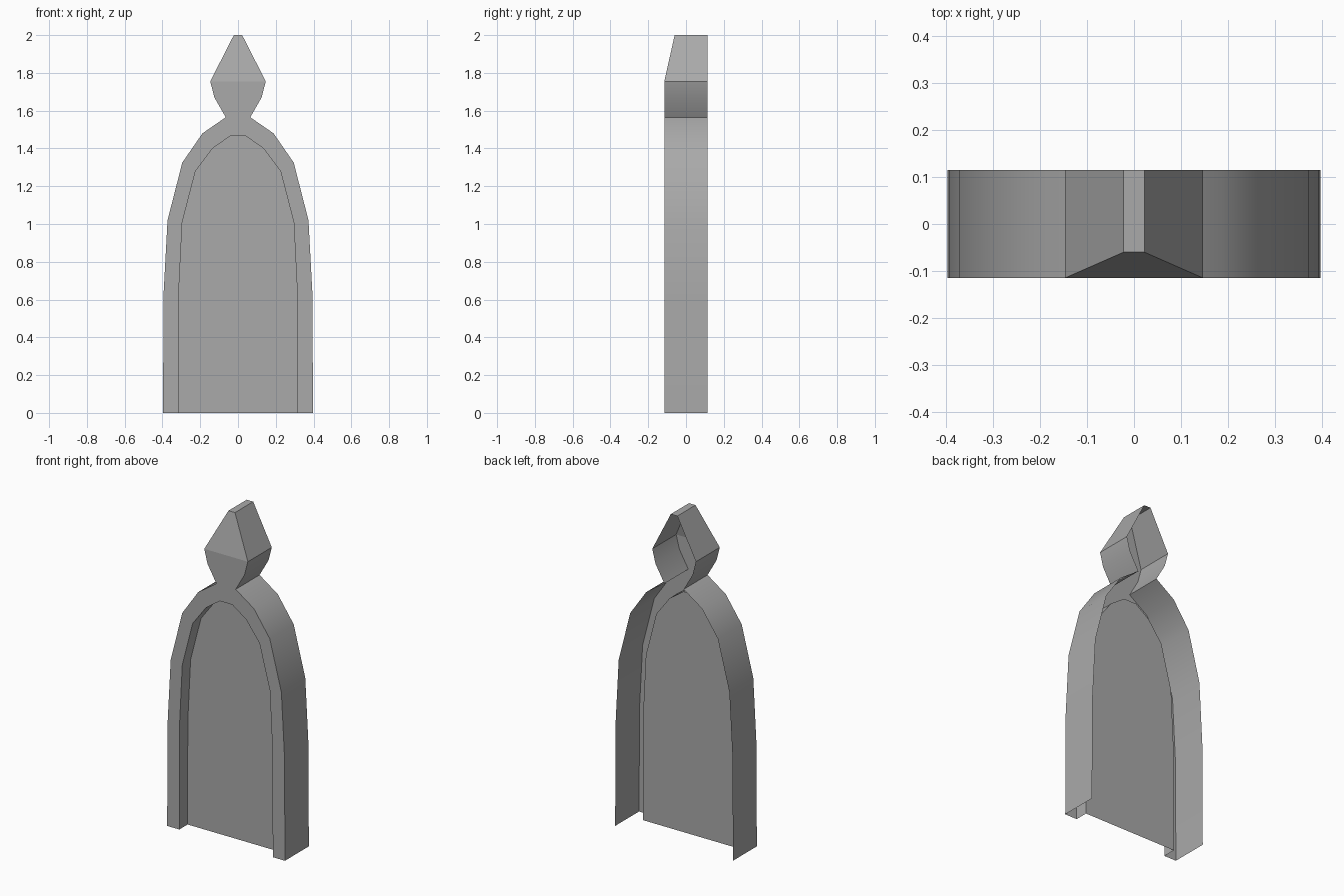
import bpy
import math

cube = bpy.data.objects.get("Cube")
if cube:
    bpy.data.objects.remove(cube, do_unlink=True)

FRONT, PANEL, BACK, TIP = -0.115, -0.035, 0.115, -0.06

grey = bpy.data.materials.new("stone_grey")
grey.use_nodes = True
colour = (0.4, 0.4, 0.4, 1)
grey.diffuse_color = colour
grey.node_tree.nodes["Principled BSDF"].inputs["Base Color"].default_value = colour


def mirrored(half):
    """Run a half outline up the left side and back down the right."""
    return half + [(-x, z) for x, z in reversed(half)]


def make(name, verts, faces, smooth=False):
    mesh = bpy.data.meshes.new(name)
    mesh.from_pydata(verts, [], faces)
    mesh.materials.append(grey)
    obj = bpy.data.objects.new(name, mesh)
    bpy.context.collection.objects.link(obj)
    if smooth:
        bpy.ops.object.select_all(action="DESELECT")
        obj.select_set(True)
        bpy.context.view_layer.objects.active = obj
        bpy.ops.object.shade_smooth_by_angle(angle=math.radians(30))
    return obj


def sheet(name, points):
    """One flat face through (x, y, z) points."""
    return make(name, points, [range(len(points))])


def wall(name, front, back):
    """Strip of quads between a front path and a back path."""
    n = len(front)
    faces = [(i, n + i, n + i + 1, i + 1) for i in range(n - 1)]
    return make(name, front + back, faces, smooth=True)


def at_depth(path, y):
    return [(x, y, z) for x, z in path]


# Half outlines, from the foot upwards
arch = [(0.397, 0), (0.394, 0.63), (0.373, 1.02), (0.295, 1.325),
        (0.188, 1.48), (0.065, 1.565)]
bud = [(0.125, 1.67), (0.147, 1.755)]
tip = (0.022, 2.0)
opening = mirrored([(0.315, 0), (0.314, 0.63), (0.295, 1.01), (0.225, 1.28),
                    (0.135, 1.40), (0.042, 1.465)])
body = mirrored(arch + bud)
whole = mirrored(arch + bud + [tip])

# Front face of the arch and lower finial
sheet("front_frame", at_depth(body + opening[::-1], FRONT))

# Sloping upper face of the finial
wide = bud[-1]
sheet("finial_slope", [(wide[0], FRONT, wide[1]), (tip[0], TIP, tip[1]),
                       (-tip[0], TIP, tip[1]), (-wide[0], FRONT, wide[1])])

# Outer sides, open at the back and the foot
wall("outer_sides",
     [(x, TIP if z == tip[1] else FRONT, z) for x, z in whole],
     at_depth(whole, BACK))

# Recess and its panel
inner = opening[::-1]
wall("recess_sides", at_depth(inner, FRONT), at_depth(inner, PANEL))
sheet("recess_panel", at_depth(opening, PANEL))
